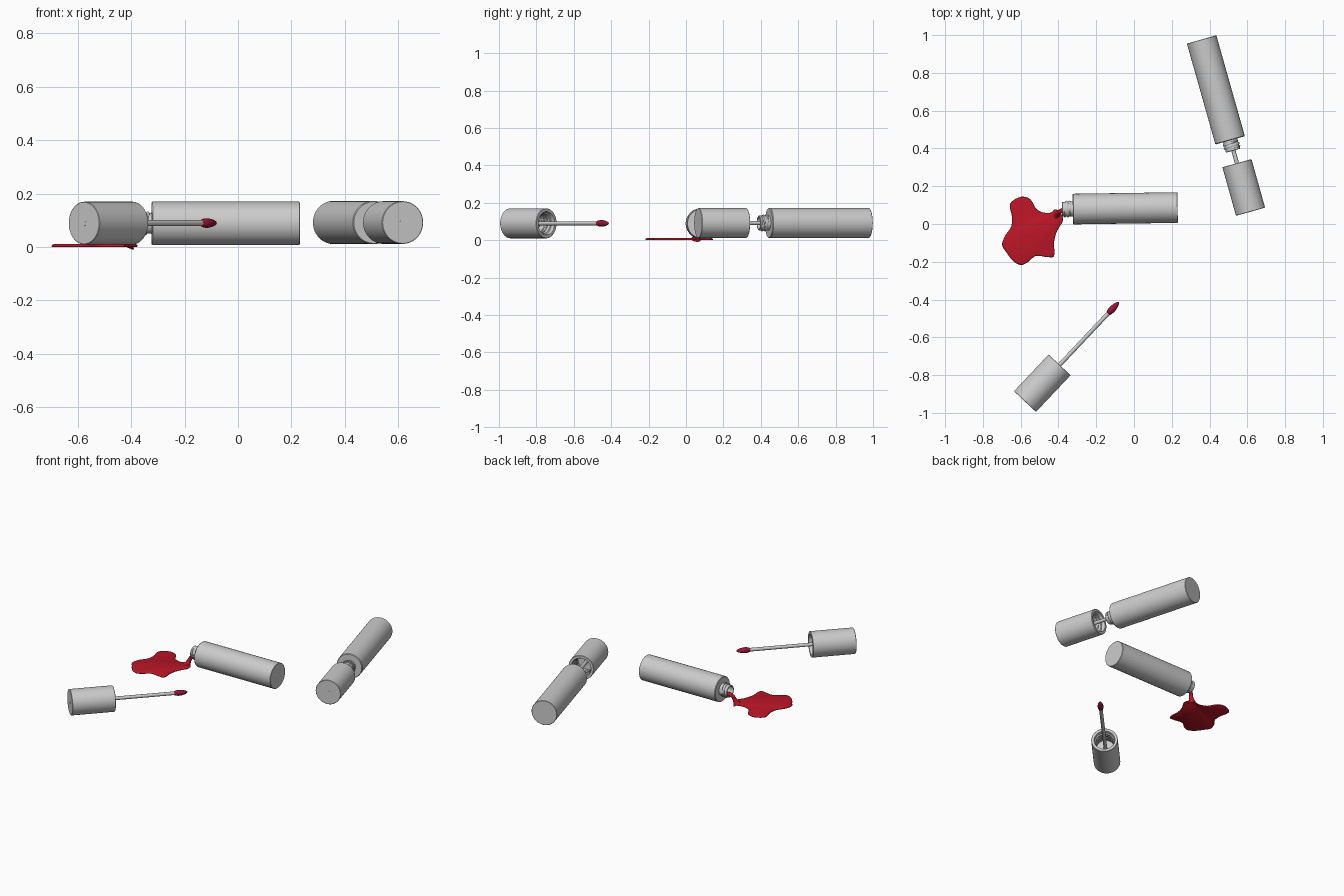
import bpy, bmesh, math
from mathutils import Vector, Matrix

if "Cube" in bpy.data.objects:
    bpy.data.objects.remove(bpy.data.objects["Cube"])


def material(name, rgb):
    m = bpy.data.materials.new(name)
    m.diffuse_color = (*rgb, 1)
    m.use_nodes = True
    m.node_tree.nodes["Principled BSDF"].inputs["Base Color"].default_value = m.diffuse_color
    return m


RED = material("red_gloss", (0.5, 0.008, 0.02))
DARK = material("dark_red", (0.3, 0.008, 0.04))


def finish(name, bm, frame=None, mat=None, angle=35):
    bmesh.ops.recalc_face_normals(bm, faces=bm.faces)
    me = bpy.data.meshes.new(name)
    bm.to_mesh(me)
    bm.free()
    me.polygons.foreach_set("use_smooth", [True] * len(me.polygons))
    me.set_sharp_from_angle(angle=math.radians(angle))
    ob = bpy.data.objects.new(name, me)
    bpy.context.collection.objects.link(ob)
    if frame:
        ob.matrix_world = frame
    if mat:
        me.materials.append(mat)
    return ob


def loft(bm, rings):
    """Join rings of points into a skin and close both ends."""
    rows = [[bm.verts.new(p) for p in ring] for ring in rings]
    n = len(rows[0])
    for a, b in zip(rows, rows[1:]):
        for i in range(n):
            bm.faces.new((a[i], a[(i + 1) % n], b[(i + 1) % n], b[i]))
    bm.faces.new(rows[0])
    bm.faces.new(rows[-1])


def lathe(name, profile, frame, sides=48, mat=None):
    bm = bmesh.new()
    loft(bm, [[(r * math.cos(2 * math.pi * i / sides), r * math.sin(2 * math.pi * i / sides), z)
               for i in range(sides)] for r, z in profile])
    return finish(name, bm, frame, mat)


def sweep(name, points, radii, frame=None, mat=None, sides=12):
    """Round tube of varying radius along a path."""
    pts = [Vector(p) for p in points]
    rings = []
    for i, p in enumerate(pts):
        t = pts[min(i + 1, len(pts) - 1)] - pts[max(i - 1, 0)]
        q = t.to_track_quat('Z', 'Y')
        rings.append([p + q @ Vector((math.cos(a), math.sin(a), 0)) * radii[i]
                      for a in (2 * math.pi * k / sides for k in range(sides))])
    bm = bmesh.new()
    loft(bm, rings)
    return finish(name, bm, frame, mat, 60)


def helix(name, r, z0, z1, turns, thick, frame):
    n = int(turns * 32)
    pts = [(r * math.cos(2 * math.pi * turns * i / n), r * math.sin(2 * math.pi * turns * i / n),
            z0 + (z1 - z0) * i / n) for i in range(n + 1)]
    radii = [thick * min(1, 0.1 + i / 8, 0.1 + (n - i) / 8) for i in range(n + 1)]
    sweep(name, pts, radii, frame, sides=6)


def axis_frame(start, toward):
    d = Vector(toward) - Vector(start)
    return Matrix.Translation(start) @ d.to_track_quat('Z', 'Y').to_matrix().to_4x4()


def spline(pts, steps, closed):
    """Catmull-Rom smoothing of a coarse point list."""
    p = [Vector(q) for q in pts]
    n = len(p)
    at = (lambda i: p[i % n]) if closed else (lambda i: p[max(0, min(n - 1, i))])
    out = []
    for i in range(n if closed else n - 1):
        a, b, c, d = at(i - 1), at(i), at(i + 1), at(i + 2)
        for s in range(steps):
            t = s / steps
            out.append(0.5 * (2 * b + (c - a) * t + (2 * a - 5 * b + 4 * c - d) * t * t
                              + (3 * b - a - 3 * c + d) * t ** 3))
    return out if closed else out + [p[-1]]


def tube(name, frame):
    # hollow bottle with narrow threaded neck
    lathe(name + "_body", [(0.079, 0), (0.081, 0.002), (0.081, 0.551), (0.078, 0.555),
                           (0.039, 0.555), (0.039, 0.610), (0.037, 0.612), (0.033, 0.612),
                           (0.033, 0.55), (0.068, 0.53), (0.068, 0.02)], frame)
    helix(name + "_neck_thread", 0.039, 0.565, 0.600, 2.2, 0.006, frame)


def cap(name, frame):
    # hollow cap with inner thread
    lathe(name + "_shell", [(0.078, 0), (0.080, 0.002), (0.080, 0.265), (0.078, 0.267),
                            (0.063, 0.267), (0.061, 0.264), (0.061, 0.245), (0.055, 0.242),
                            (0.055, 0.165)], frame)
    helix(name + "_inner_thread", 0.055, 0.18, 0.23, 2.5, 0.005, frame)
    # wand and soft applicator tip
    lathe(name + "_wand", [(0.011, -0.0005), (0.011, 0.65)], frame, 16)
    lathe(name + "_applicator", [(0.011, 0.640), (0.015, 0.648), (0.018, 0.665), (0.0175, 0.68),
                                 (0.014, 0.70), (0.008, 0.716), (0.002, 0.723)], frame, 24, DARK)


# spilled tube, second tube and the two caps
tube("spilled_tube", axis_frame((0.231, 0.087, 0.089), (-0.325, 0.079, 0.089)))
tube("second_tube", axis_frame((0.358, 0.977, 0.092), (0.507, 0.450, 0.092)))
cap("second_cap", axis_frame((0.617, 0.065, 0.092), (0.545, 0.322, 0.092)))
cap("loose_cap", axis_frame((-0.577, -0.940, 0.090), (-0.393, -0.745, 0.090)))

# puddle with rounded rim
outline = spline([(-0.656, 0.106), (-0.603, 0.143), (-0.55, 0.132), (-0.513, 0.076),
                  (-0.46, 0.058), (-0.418, 0.066), (-0.386, 0.053), (-0.377, 0.016),
                  (-0.407, -0.037), (-0.423, -0.095), (-0.423, -0.169), (-0.46, -0.175),
                  (-0.519, -0.169), (-0.561, -0.201), (-0.598, -0.217), (-0.64, -0.196),
                  (-0.677, -0.148), (-0.698, -0.111), (-0.683, -0.063), (-0.651, -0.016),
                  (-0.646, 0.037)], 5, True)
mid = Vector((-0.54, -0.04))
bm = bmesh.new()
loft(bm, [[(*(mid + (p - mid) * s), z) for p in outline]
          for s, z in ((0.985, 0), (1, 0.003), (0.995, 0.007), (0.975, 0.010), (0.94, 0.0115))])
finish("puddle", bm, mat=RED, angle=60)

# liquid running out of the neck
path = spline([(-0.30, 0.078, 0.066), (-0.365, 0.075, 0.066), (-0.388, 0.068, 0.058),
               (-0.399, 0.060, 0.036), (-0.408, 0.054, 0.012), (-0.412, 0.052, 0.004)], 5, False)
last = len(path) - 1
sweep("drip", path, [0.012 + 0.014 * max(0, i / last - 0.6) / 0.4 for i in range(last + 1)], mat=RED)
